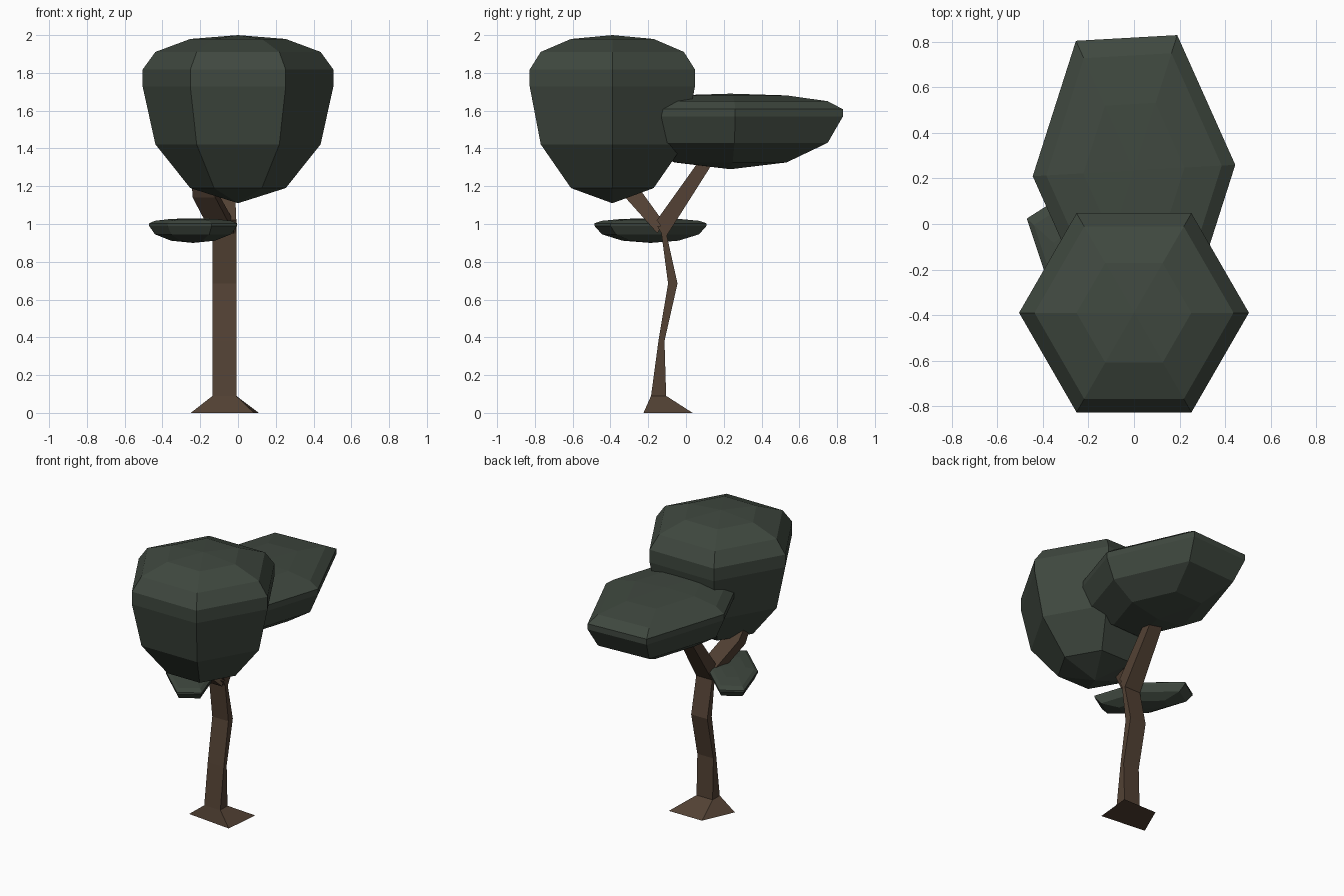
import bpy, bmesh
from mathutils import Vector

if "Cube" in bpy.data.objects:
    bpy.data.objects.remove(bpy.data.objects["Cube"])


def material(name, rgb):
    m = bpy.data.materials.new(name)
    m.diffuse_color = (*rgb, 1)
    m.use_nodes = True
    m.node_tree.nodes["Principled BSDF"].inputs["Base Color"].default_value = m.diffuse_color
    return m


LEAF = material("leaf_green", (0.05, 0.065, 0.05))
BARK = material("bark_brown", (0.085, 0.053, 0.034))


def loft(name, rings, mat, bottom=None, top=None):
    """Skin a stack of rings; close ends with a tip point or a flat cap."""
    bm = bmesh.new()
    rows = [[bm.verts.new(p) for p in r] for r in rings]
    n = len(rows[0])
    for a, b in zip(rows, rows[1:]):
        for i in range(n):
            j = (i + 1) % n
            bm.faces.new((a[i], a[j], b[j], b[i]))
    for row, tip in ((rows[0], bottom), (rows[-1], top)):
        if tip is None:
            bm.faces.new(row)
        else:
            t = bm.verts.new(tip)
            for i in range(n):
                bm.faces.new((row[i], row[(i + 1) % n], t))
    bmesh.ops.recalc_face_normals(bm, faces=bm.faces)
    me = bpy.data.meshes.new(name)
    bm.to_mesh(me)
    bm.free()
    me.materials.append(mat)
    ob = bpy.data.objects.new(name, me)
    bpy.context.collection.objects.link(ob)
    return ob


# Shared canopy profile: (radius fraction, height fraction)
PROFILE = [(0.5, 0.09), (0.866, 0.35), (1, 0.695), (1, 0.795),
           (0.866, 0.9), (0.5, 0.977)]


def canopy(name, center, v0, v1, z0, z1):
    """Six-sided crown; v0 and v1 are two neighbouring hexagon corners."""
    c, a, b = Vector(center), Vector(v0), Vector(v1)
    corners = [a, b, b - a, -a, -b, a - b]
    rings = []
    for r, h in PROFILE:
        z = z0 + h * (z1 - z0)
        rings.append([(c.x + p.x * r, c.y + p.y * r, z) for p in corners])
    return loft(name, rings, LEAF, (c.x, c.y, z0), (c.x, c.y, z1))


canopy("large_canopy", (0, -0.39), (0.505, 0), (0.2525, 0.4375), 1.11, 2.0)
canopy("wide_canopy", (0, 0.235), (0.445, 0.025), (0.19, 0.595), 1.29, 1.69)
canopy("small_canopy", (-0.238, -0.188), (0.233, -0.212), (0.134, 0.085), 0.9, 1.03)


def section(x, y, z, hx, hy, hz=0):
    """Four-sided cross-section, optionally tilted in the y-z plane."""
    return [(x - hx, y - hy, z - hz), (x + hx, y - hy, z - hz),
            (x + hx, y + hy, z + hz), (x - hx, y + hy, z + hz)]


# Trunk with flared irregular foot
foot = [(-0.25, -0.19, 0), (0.085, -0.225, 0), (0.11, 0.035, 0), (-0.15, 0.035, 0)]
loft("trunk", [foot,
               section(-0.072, -0.145, 0.09, 0.063, 0.04),
               section(-0.072, -0.13, 0.38, 0.063, 0.016),
               section(-0.072, -0.07, 0.685, 0.063, 0.025),
               section(-0.072, -0.117, 0.95, 0.063, 0.013),
               section(-0.072, -0.14, 0.99, 0.062, 0.013)], BARK)

# Rear branch up to the wide canopy
loft("rear_branch", [section(-0.072, -0.128, 0.98, 0.063, 0.027, -0.04),
                     section(-0.072, 0.09, 1.305, 0.05, 0.033, -0.012),
                     section(-0.072, 0.13, 1.37, 0.045, 0.03, -0.012)], BARK)

# Front branch up to the large canopy
loft("front_branch", [section(-0.08, -0.135, 0.98, 0.06, 0.016, 0.03),
                      section(-0.18, -0.285, 1.165, 0.06, 0.036, 0.025),
                      section(-0.2, -0.33, 1.24, 0.045, 0.03, 0.02)], BARK)
